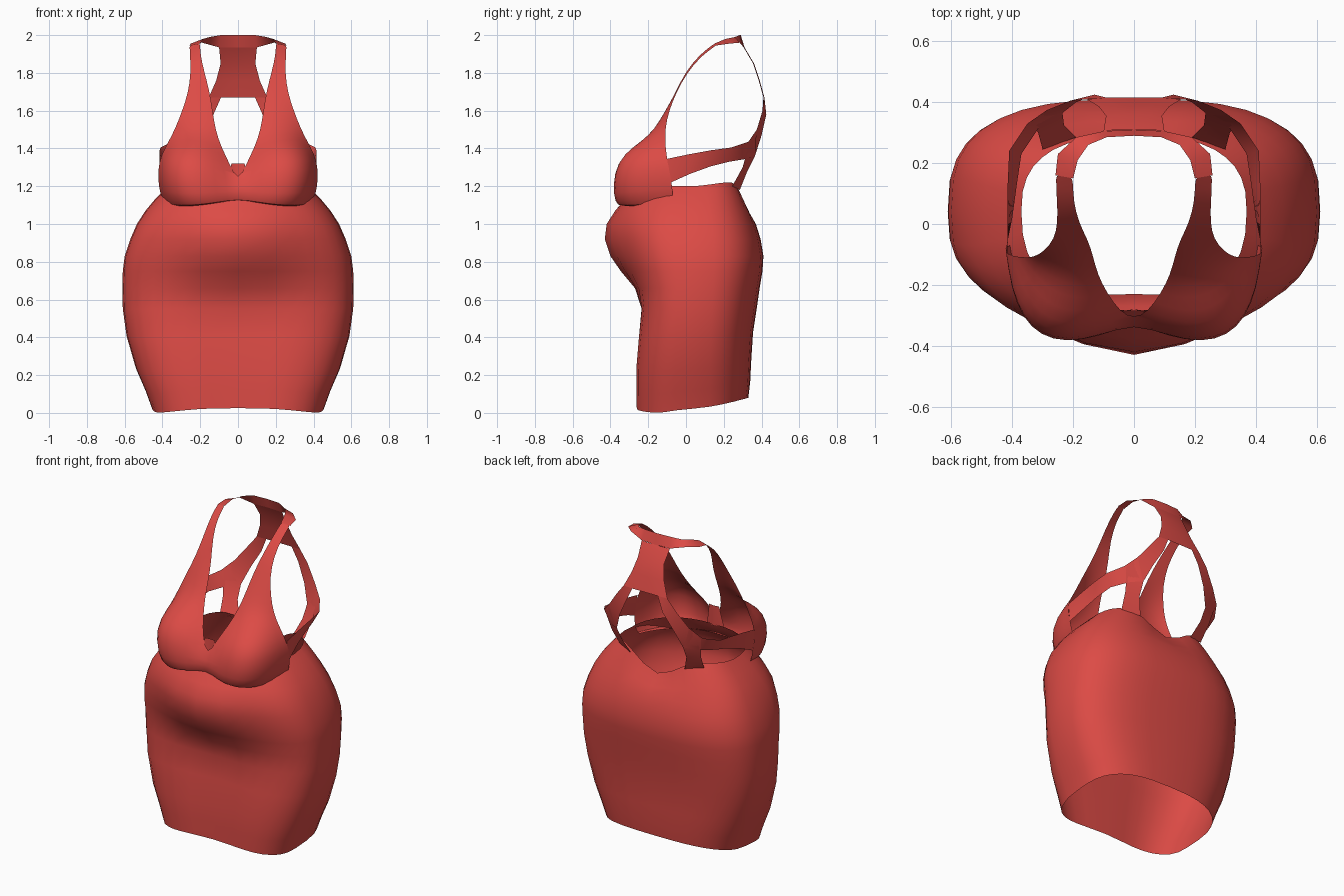
import bpy
import bmesh
from math import cos, sin, pi, exp, radians
from mathutils import Vector

cube = bpy.data.objects.get("Cube")
if cube:
    bpy.data.objects.remove(cube, do_unlink=True)

red = bpy.data.materials.new("red cloth")
red.use_nodes = True
colour = (0.72, 0.07, 0.06, 1)
red.diffuse_color = colour
red.node_tree.nodes["Principled BSDF"].inputs["Base Color"].default_value = colour


def loft(name, rows, closed=False, mirror=True, smooth_level=0):
    """Skin a sheet through equal rows of points, facing away from the body axis."""
    bm = bmesh.new()
    grid = [[bm.verts.new(p) for p in row] for row in rows]
    for low, high in zip(grid, grid[1:]):
        count = len(low)
        for i in range(count if closed else count - 1):
            j = (i + 1) % count
            bm.faces.new((low[i], low[j], high[j], high[i]))
    bm.normal_update()
    outward = 0
    for face in bm.faces:
        centre = face.calc_center_median()
        outward += face.normal.dot(Vector((centre.x, centre.y, 0))) * face.calc_area()
    if outward < 0:
        bmesh.ops.reverse_faces(bm, faces=bm.faces[:])
    mesh = bpy.data.meshes.new(name)
    bm.to_mesh(mesh)
    bm.free()
    mesh.materials.append(red)
    obj = bpy.data.objects.new(name, mesh)
    bpy.context.collection.objects.link(obj)
    if mirror:
        mod = obj.modifiers.new("mirror", "MIRROR")
        mod.use_clip = True
        mod.merge_threshold = 0.002
    if smooth_level:
        sub = obj.modifiers.new("soften", "SUBSURF")
        sub.levels = sub.render_levels = smooth_level
    bpy.ops.object.select_all(action="DESELECT")
    obj.select_set(True)
    bpy.context.view_layer.objects.active = obj
    bpy.ops.object.shade_smooth_by_angle(angle=radians(50))
    return obj


def across(inner, middle, outer, steps=6):
    """Points on a smooth arc through three points."""
    a, b, c = Vector(inner), Vector(middle), Vector(outer)
    row = []
    for i in range(steps + 1):
        t = i / steps
        row.append(a * (1 - t) * (1 - 2 * t) + b * 4 * t * (1 - t) + c * t * (2 * t - 1))
    return row


def flat(inner, outer, bulge=0.0):
    """Points straight across a band, with an optional forward bulge."""
    mid = (Vector(inner) + Vector(outer)) / 2 - Vector((0, bulge, 0))
    return across(inner, mid, outer)


def squash(value, power):
    """Turn a sine or cosine into its boxier superellipse value."""
    return abs(value) ** power * (1 if value > 0 else -1)


# Skirt: height, half width, front, back, belly swell (negative between the thighs)
skirt_profile = [
    (0.0, 0.455, -0.3, 0.33, -0.045),
    (0.1, 0.49, -0.3, 0.34, -0.045),
    (0.22, 0.54, -0.295, 0.345, -0.04),
    (0.4, 0.59, -0.275, 0.355, -0.035),
    (0.55, 0.61, -0.255, 0.375, -0.025),
    (0.66, 0.612, -0.26, 0.39, 0.01),
    (0.75, 0.61, -0.285, 0.405, 0.06),
    (0.83, 0.6, -0.305, 0.41, 0.095),
    (0.92, 0.57, -0.325, 0.395, 0.105),
    (1.0, 0.535, -0.33, 0.37, 0.09),
    (1.07, 0.49, -0.325, 0.34, 0.05),
    (1.13, 0.44, -0.315, 0.315, 0.01),
    (1.17, 0.4, -0.3, 0.3, 0),
    (1.2, 0.37, -0.285, 0.29, 0),
]
segments = 36
skirt_rows = []
for height, half, front, back, swell in skirt_profile:
    row = []
    for i in range(segments):
        a = 2 * pi * i / segments
        s = sin(a)
        top = max(0, height - 1) / 0.2
        power = 0.7 + (0.06 if s > 0 else 0.15) * top
        x = half * squash(cos(a), power)
        y = 0.04 + (back - 0.04 if s > 0 else 0.04 - front) * squash(s, power)
        if s < 0:
            y -= swell * exp(-(x / 0.28) ** 2)
        # The hem climbs at the back and a little at the front centre
        hem = max(0, 1 - height / 0.6)
        lift = 0.08 * max(0, (s + 0.4) / 1.4) + 0.025 * max(0, -s) ** 4
        # The rim rises to the back straps and dips between them
        rim = (0.04 - 0.135 * exp(-(x / 0.18) ** 2)) * max(0, s) * top
        row.append((x, y, height + hem * lift + rim))
    skirt_rows.append(row)
loft("skirt", skirt_rows, closed=True, mirror=False)

# Cups running up into the shoulder straps
cup_rows = [
    across((0, -0.29, 1.14), (0.25, -0.3, 1.1), (0.375, -0.08, 1.12)),
    across((0, -0.32, 1.12), (0.27, -0.345, 1.085), (0.395, -0.07, 1.105)),
    across((0, -0.325, 1.18), (0.305, -0.367, 1.15), (0.42, -0.07, 1.19)),
    across((0, -0.31, 1.22), (0.31, -0.37, 1.29), (0.425, -0.09, 1.29)),
    across((0.045, -0.29, 1.32), (0.275, -0.32, 1.38), (0.405, -0.105, 1.37)),
    across((0.09, -0.225, 1.41), (0.24, -0.225, 1.445), (0.365, -0.11, 1.44)),
    flat((0.12, -0.165, 1.5), (0.33, -0.11, 1.51), 0.02),
    flat((0.135, -0.105, 1.6), (0.295, -0.09, 1.6), 0.01),
    flat((0.15, -0.055, 1.7), (0.262, -0.05, 1.7)),
    flat((0.18, 0.0, 1.81), (0.25, 0.005, 1.8)),
    flat((0.2, 0.075, 1.9), (0.253, 0.08, 1.89)),
    flat((0.2, 0.15, 1.955), (0.258, 0.16, 1.945)),
]
loft("cups_and_shoulder_straps", cup_rows, smooth_level=1)

# Small bridge between the cups
loft("cup_bridge", [
    [(0, -0.28, 1.19), (0.06, -0.3, 1.19)],
    [(0, -0.28, 1.32), (0.035, -0.285, 1.32)],
])

# Collar band around the back of the neck
loft("collar", [
    [(0.2, 0.15, 1.955), (0.258, 0.16, 1.945)],
    [(0.185, 0.21, 1.98), (0.25, 0.23, 1.955)],
    [(0.15, 0.26, 1.99), (0.19, 0.285, 1.96)],
    [(0.09, 0.285, 2), (0.1, 0.305, 1.935)],
    [(0, 0.29, 2), (0, 0.31, 1.935)],
])

# Back panel below the collar
panel = [(1.935, 0.1, 0.305), (1.85, 0.092, 0.355), (1.76, 0.115, 0.385), (1.67, 0.155, 0.41)]
loft("back_panel", [
    [(0, y + 0.005, z), (w * 0.58, y + 0.005, z), (w, y, z)] for z, w, y in panel
])

# Straps forking from the panel down to the skirt rim
loft("back_straps", [
    flat((0.09, 0.415, 1.67), (0.155, 0.41, 1.67)),
    flat((0.13, 0.425, 1.58), (0.21, 0.405, 1.6)),
    flat((0.19, 0.4, 1.47), (0.285, 0.375, 1.5)),
    flat((0.235, 0.365, 1.36), (0.34, 0.335, 1.43)),
    flat((0.23, 0.325, 1.28), (0.315, 0.3, 1.3)),
    flat((0.19, 0.285, 1.18), (0.3, 0.245, 1.2)),
])

# Side straps joining the cups to the back straps
loft("side_straps", [
    flat((0.42, -0.08, 1.22), (0.415, -0.1, 1.345)),
    flat((0.4, 0.02, 1.265), (0.415, 0.02, 1.37)),
    flat((0.385, 0.13, 1.305), (0.415, 0.13, 1.39)),
    flat((0.37, 0.23, 1.33), (0.41, 0.24, 1.405)),
    flat((0.31, 0.32, 1.345), (0.35, 0.33, 1.435)),
    flat((0.24, 0.365, 1.36), (0.285, 0.375, 1.5)),
])
